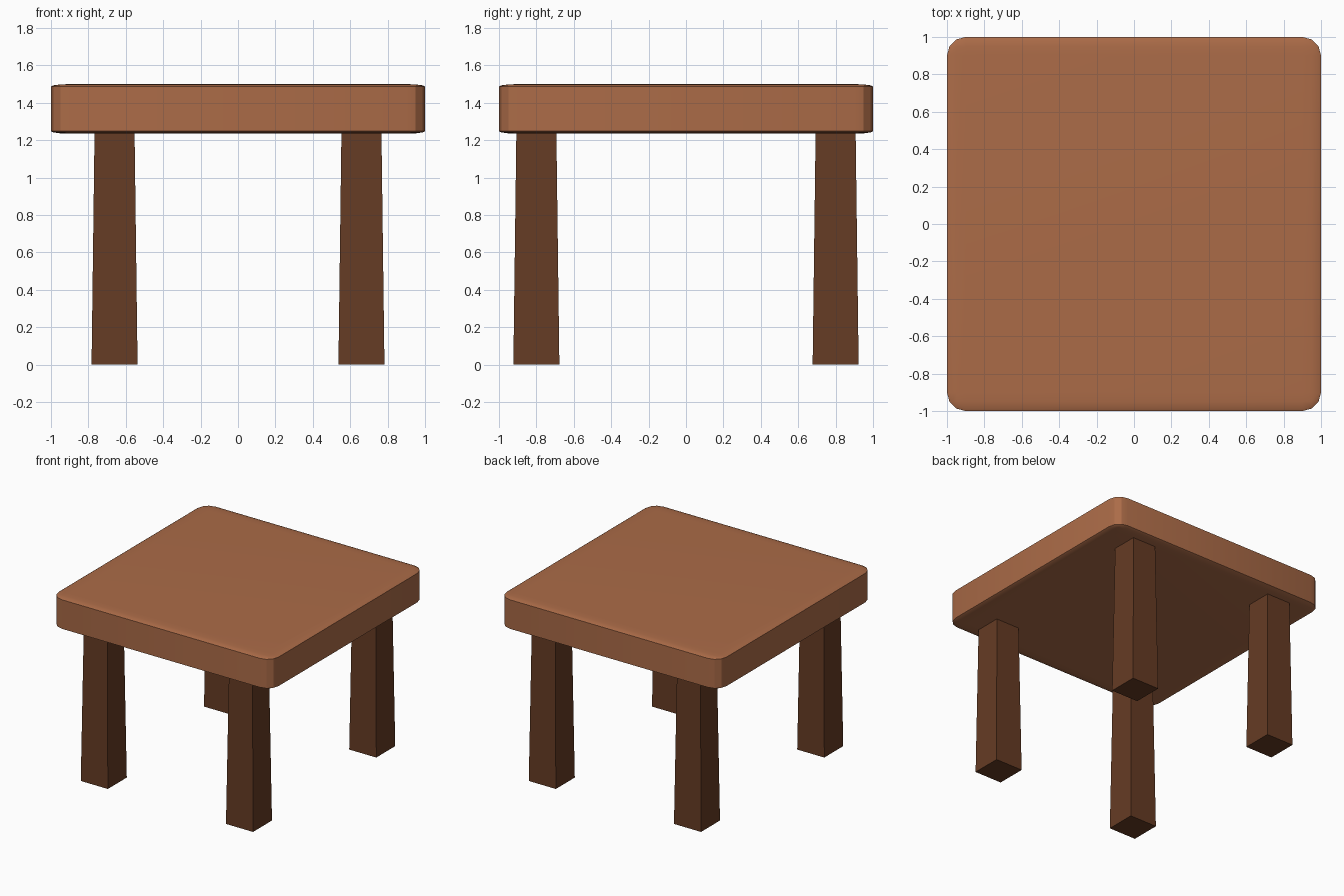
import bpy, bmesh, math
from mathutils import Matrix

if "Cube" in bpy.data.objects:
    bpy.data.objects.remove(bpy.data.objects["Cube"])


def material(name, rgb):
    m = bpy.data.materials.new(name)
    m.diffuse_color = (*rgb, 1)
    m.use_nodes = True
    m.node_tree.nodes["Principled BSDF"].inputs["Base Color"].default_value = m.diffuse_color
    return m


light_wood = material("light wood", (0.41, 0.148, 0.064))
dark_wood = material("dark wood", (0.13, 0.044, 0.0175))


def add_object(name, bm, mat):
    mesh = bpy.data.meshes.new(name)
    bm.to_mesh(mesh)
    bm.free()
    mesh.materials.append(mat)
    obj = bpy.data.objects.new(name, mesh)
    bpy.context.collection.objects.link(obj)
    return obj


# Table top: rounded cube flattened to a slab, so its upper and lower edges stay thin
BOTTOM, TOP = 1.235, 1.5
bm = bmesh.new()
bmesh.ops.create_cube(bm, size=2)
bmesh.ops.bevel(bm, geom=bm.edges[:], offset=0.1, segments=3,
                profile=0.5, affect='EDGES')
bmesh.ops.scale(bm, vec=(1, 1, (TOP - BOTTOM) / 2), verts=bm.verts)
bmesh.ops.translate(bm, vec=(0, 0, (TOP + BOTTOM) / 2), verts=bm.verts)
table_top = add_object("table_top", bm, light_wood)
bpy.context.view_layer.objects.active = table_top
table_top.select_set(True)
bpy.ops.object.shade_smooth_by_angle(angle=math.radians(25))
table_top.select_set(False)


# Legs: square posts that widen towards the floor
def leg(name, x, y):
    height = BOTTOM + 0.005
    bm = bmesh.new()
    bmesh.ops.create_cone(bm, cap_ends=True, segments=4,
                          radius1=0.123 * math.sqrt(2),
                          radius2=0.107 * math.sqrt(2), depth=height)
    bmesh.ops.rotate(bm, matrix=Matrix.Rotation(math.pi / 4, 3, 'Z'), verts=bm.verts)
    bmesh.ops.translate(bm, vec=(x, y, height / 2), verts=bm.verts)
    add_object(name, bm, dark_wood)


for side, sx in (("left", -1), ("right", 1)):
    for end, sy in (("front", -1), ("back", 1)):
        leg(f"{end}_{side}_leg", sx * 0.66, sy * 0.80)
